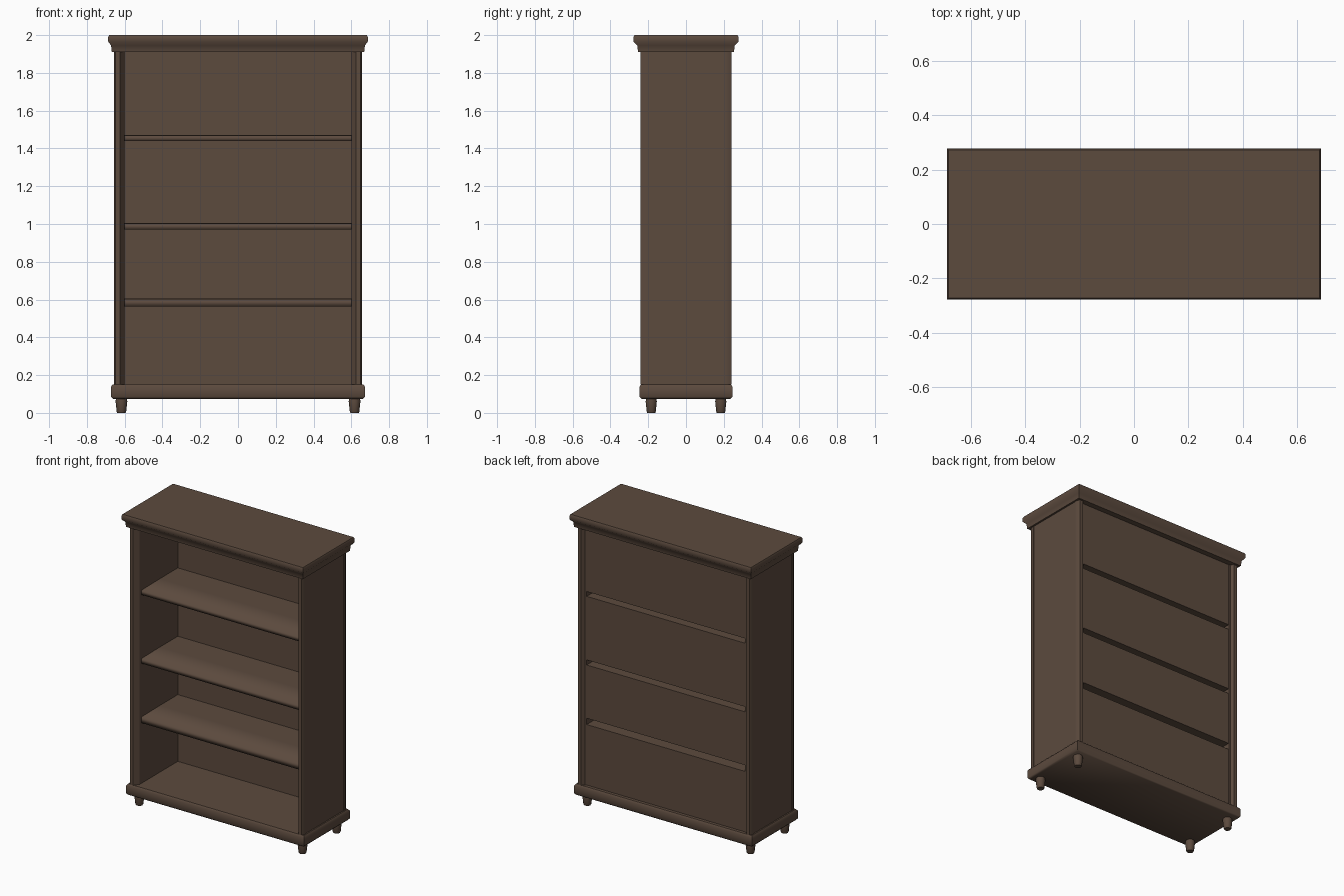
import bpy, math

cube = bpy.data.objects.get("Cube")
if cube:
    bpy.data.objects.remove(cube, do_unlink=True)

# Single dark wood colour
wood = bpy.data.materials.new("dark_wood")
wood.use_nodes = True
colour = (0.107, 0.069, 0.048, 1)
wood.diffuse_color = colour
wood.node_tree.nodes["Principled BSDF"].inputs["Base Color"].default_value = colour


def build(name, verts, faces, angle=None):
    """Make an object; a given angle turns on smooth shading below it."""
    mesh = bpy.data.meshes.new(name)
    mesh.from_pydata(verts, [], faces)
    mesh.materials.append(wood)
    if angle:
        mesh.shade_smooth()
        mesh.set_sharp_from_angle(angle=math.radians(angle))
    obj = bpy.data.objects.new(name, mesh)
    bpy.context.scene.collection.objects.link(obj)
    return obj


def loft(name, rings, angle=None):
    """Closed solid skinned through counter-clockwise rings, bottom to top."""
    n = len(rings[0])
    verts = [v for ring in rings for v in ring]
    faces = [tuple(reversed(range(n))), tuple(range(len(verts) - n, len(verts)))]
    for r in range(len(rings) - 1):
        for i in range(n):
            j = (i + 1) % n
            faces.append((r * n + i, r * n + j, r * n + n + j, r * n + n + i))
    return build(name, verts, faces, angle)


def rect(x0, x1, y0, y1, z):
    return [(x0, y0, z), (x1, y0, z), (x1, y1, z), (x0, y1, z)]


def moulding(name, steps):
    loft(name, [rect(-x, x, -y, y, z) for x, y, z in steps], 50)


def box(name, x0, x1, y0, y1, z0, z1):
    loft(name, [rect(x0, x1, y0, y1, z) for z in (z0, z1)])


def strip(name, profile, half, angle=None):
    """Open sheet: a (y, z) profile swept along x."""
    n = len(profile)
    verts = [(x, y, z) for x in (-half, half) for y, z in profile]
    faces = [(i, i + 1, n + i + 1, n + i) for i in range(n - 1)]
    build(name, verts, faces, angle)


# Plinth and cornice
moulding("plinth", [(0.662, 0.236, 0.074), (0.673, 0.247, 0.086),
                    (0.673, 0.247, 0.138), (0.664, 0.238, 0.15)])
moulding("cornice", [(0.668, 0.254, 1.91), (0.672, 0.258, 1.945),
                     (0.687, 0.278, 1.965), (0.687, 0.278, 1.99),
                     (0.682, 0.273, 2.0)])

# Side panels with shaped posts at front and back
post = [(0.60, -0.205), (0.624, -0.24), (0.648, -0.24), (0.657, -0.22)]
for side, s in (("right", -1), ("left", 1)):
    x0, x1 = sorted((s * 0.60, s * 0.655))
    box(side + "_side_panel", x0, x1, -0.205, 0.22, 0.15, 1.91)
    for end, e in (("front", 1), ("back", -1)):
        outline = [(s * x, e * y) for x, y in post + [(0.657, -0.205)]]
        if s * e < 0:
            outline.reverse()
        loft(f"{side}_{end}_post",
             [[(x, y, z) for x, y in outline] for z in (0.149, 1.911)], 30)

# Hollow shelves, open at the back, with a soft front edge
shelves = [(0.563, 0.606), (0.97, 1.005), (1.439, 1.472)]
MID, FRONT, BACK, HALF = 0.01, -0.187, 0.21, 0.601
for i, (low, high) in enumerate(shelves, 1):
    strip(f"shelf_{i}_nose",
          [(MID, high), (FRONT, high - 0.003), (FRONT, low), (MID, low)], HALF, 180)
    strip(f"shelf_{i}_top", [(BACK, high), (MID, high)], HALF)
    strip(f"shelf_{i}_underside", [(MID, low), (BACK, low)], HALF)

# Back panels between the shelves
bottoms = [0.15] + [high for low, high in shelves]
tops = [low for low, high in shelves] + [1.91]
for i, (z0, z1) in enumerate(zip(bottoms, tops), 1):
    box(f"back_panel_{i}", -HALF, HALF, 0.207, 0.216, z0, z1)

# Tapered round feet
SIDES = 10
for sx in (-1, 1):
    for sy in (-1, 1):
        rings = []
        for radius, z in ((0.022, 0), (0.025, 0.006), (0.031, 0.06), (0.029, 0.078)):
            rings.append([(sx * 0.617 + radius * math.cos(math.tau * k / SIDES),
                           sy * 0.184 + radius * math.sin(math.tau * k / SIDES), z)
                          for k in range(SIDES)])
        name = ("front_" if sy < 0 else "back_") + ("left" if sx > 0 else "right") + "_foot"
        loft(name, rings, 40)
